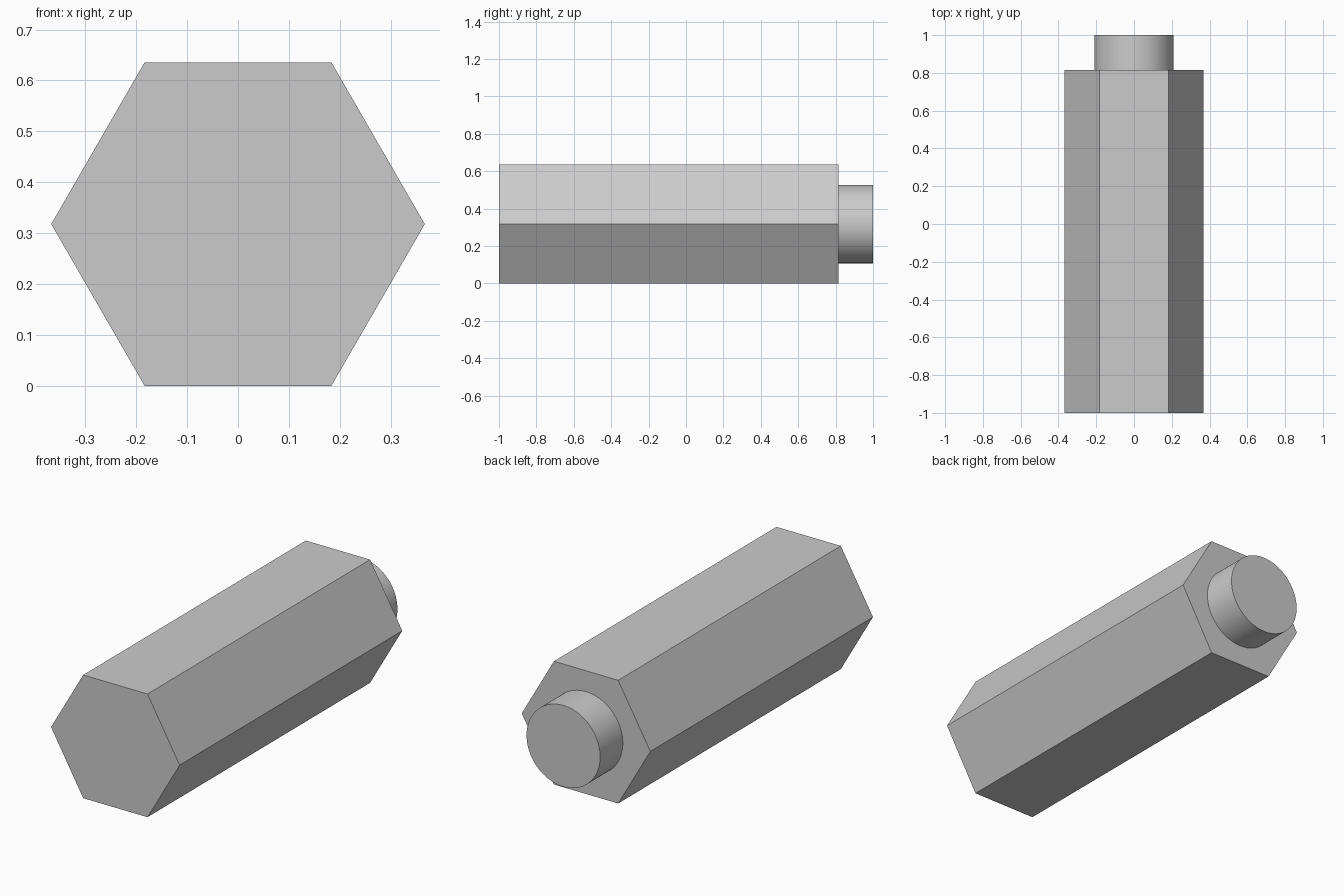
import bpy
from math import pi, radians, sqrt

cube = bpy.data.objects.get("Cube")
if cube:
    bpy.data.objects.remove(cube, do_unlink=True)

HEX_RADIUS = 0.367
AXIS_HEIGHT = HEX_RADIUS * sqrt(3) / 2

# Single plain metal colour
grey = bpy.data.materials.new("light_grey")
grey.use_nodes = True
colour = (0.6, 0.6, 0.6, 1)
grey.diffuse_color = colour
grey.node_tree.nodes["Principled BSDF"].inputs["Base Color"].default_value = colour


def bar(name, sides, radius, y_front, y_back, roll=0):
    """Prism lying along the y axis."""
    bpy.ops.mesh.primitive_cylinder_add(
        vertices=sides, radius=radius, depth=y_back - y_front,
        location=(0, (y_front + y_back) / 2, AXIS_HEIGHT),
        rotation=(pi / 2, roll, 0))
    obj = bpy.context.object
    obj.name = name
    obj.data.materials.append(grey)
    return obj


# Hexagonal body with flats at the top and bottom
bar("hex_body", 6, HEX_RADIUS, -1, 0.815, roll=pi / 6)

# Round peg at the back, seated slightly into the body
bar("round_peg", 96, 0.21, 0.8, 1)
bpy.ops.object.shade_smooth_by_angle(angle=radians(30))
